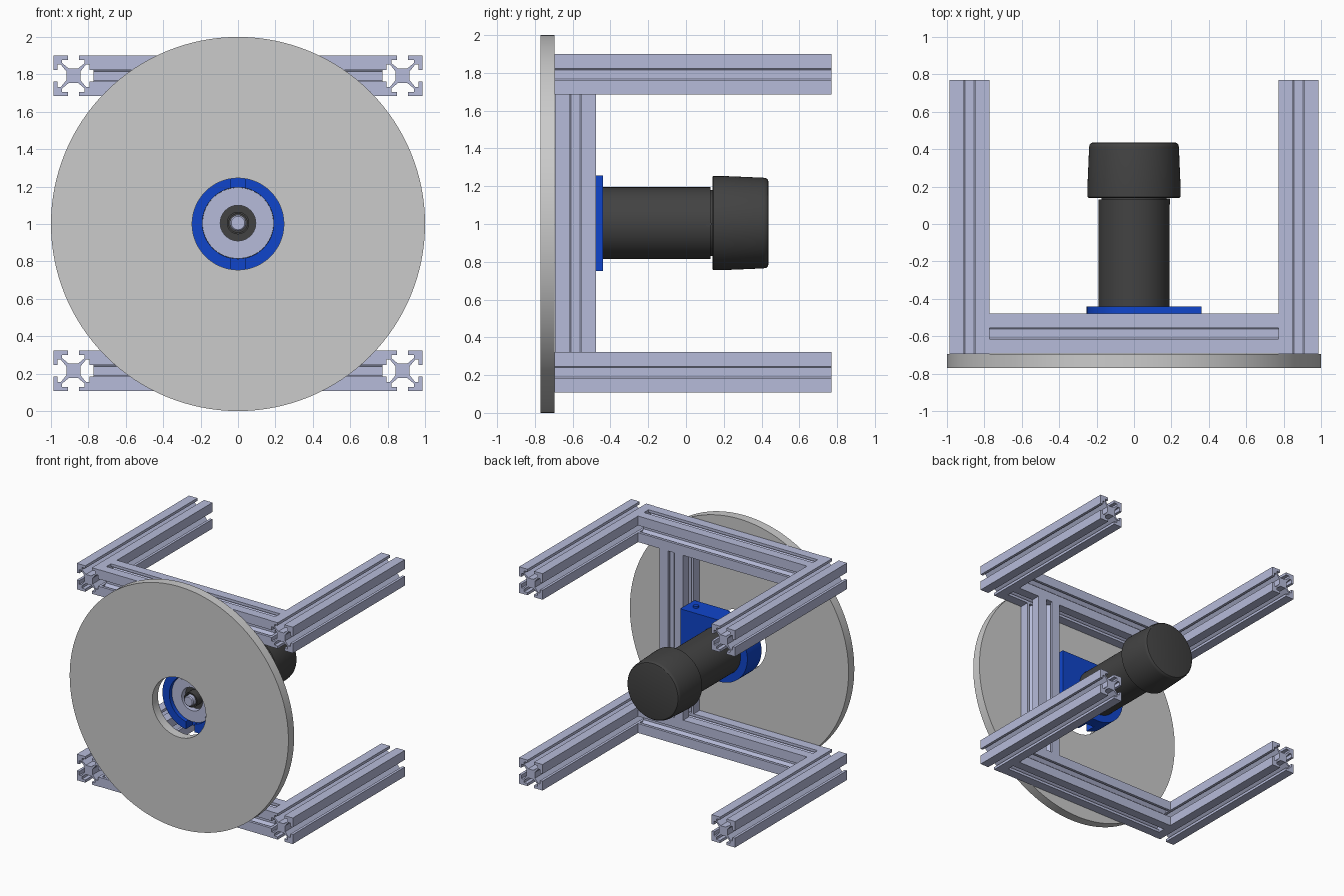
import bpy, bmesh, math

if "Cube" in bpy.data.objects:
    bpy.data.objects.remove(bpy.data.objects["Cube"])


def material(name, col):
    m = bpy.data.materials.new(name)
    m.diffuse_color = (*col, 1)
    m.use_nodes = True
    m.node_tree.nodes["Principled BSDF"].inputs["Base Color"].default_value = m.diffuse_color
    return m


ALU = material("aluminium", (0.47, 0.50, 0.70))
BLUE = material("blue", (0.005, 0.06, 0.60))
DARK = material("dark", (0.055, 0.055, 0.055))
CZ = 1.005  # spindle axis height


def finish(name, bm, mat=None, smooth=False):
    bmesh.ops.remove_doubles(bm, verts=bm.verts, dist=1e-5)
    bmesh.ops.recalc_face_normals(bm, faces=bm.faces)
    me = bpy.data.meshes.new(name)
    bm.to_mesh(me)
    bm.free()
    ob = bpy.data.objects.new(name, me)
    bpy.context.collection.objects.link(ob)
    if mat:
        me.materials.append(mat)
    if smooth:
        smooth_edges(ob)
    return ob


def smooth_edges(ob):
    bpy.ops.object.select_all(action='DESELECT')
    bpy.context.view_layer.objects.active = ob
    ob.select_set(True)
    bpy.ops.object.shade_smooth_by_angle(angle=math.radians(30))


def prism(name, outline, axis, a, b, mat=None):
    """Extrude a 2D outline along an axis from a to b."""
    place = {'X': lambda u, v, w: (w, u, v),
             'Y': lambda u, v, w: (u, w, v),
             'Z': lambda u, v, w: (u, v, w)}[axis]
    bm = bmesh.new()
    lo, hi = ([bm.verts.new(place(u, v, w)) for u, v in outline] for w in (a, b))
    bm.faces.new(lo)
    bm.faces.new(hi)
    n = len(outline)
    for i in range(n):
        j = (i + 1) % n
        bm.faces.new((lo[i], lo[j], hi[j], hi[i]))
    return finish(name, bm, mat)


def lathe(name, profile, mat=None, cz=CZ, closed=False, seg=72):
    """Revolve (radius, y) points around the spindle axis."""
    bm = bmesh.new()
    rings = []
    for r, y in profile:
        if r == 0:
            rings.append([bm.verts.new((0, y, cz))] * seg)
        else:
            rings.append([bm.verts.new((r * math.cos(t), y, cz + r * math.sin(t)))
                          for t in (2 * math.pi * i / seg for i in range(seg))])
    pairs = list(zip(rings, rings[1:]))
    if closed:
        pairs.append((rings[-1], rings[0]))
    for p, q in pairs:
        for i in range(seg):
            j = (i + 1) % seg
            bm.faces.new(list(dict.fromkeys((p[i], p[j], q[j], q[i]))))
    return finish(name, bm, mat, smooth=True)


def cut(ob, cutter):
    mod = ob.modifiers.new("cut", 'BOOLEAN')
    mod.operation = 'DIFFERENCE'
    mod.solver = 'EXACT'
    mod.object = cutter
    bpy.context.view_layer.objects.active = ob
    bpy.ops.object.modifier_apply(modifier=mod.name)
    bpy.data.objects.remove(cutter)


# T-slot extrusion cross-section: one side rotated four times
H = 0.1075
SIDE = [(H, -H), (H, -.03), (H - .022, -.03), (H - .022, -.06), (H - .04, -.06),
        (.038, -.024), (.038, .024), (H - .04, .06), (H - .022, .06),
        (H - .022, .03), (H, .03)]


def slot_profile(cu, cv):
    pts = []
    for k in range(4):
        c, s = ((1, 0), (0, 1), (-1, 0), (0, -1))[k]
        pts += [(cu + u * c - v * s, cv + u * s + v * c) for u, v in SIDE]
    return pts


# Frame: four arms, two cross rails, one offset post
for level, z in (("lower", 0.215), ("upper", 1.7925)):
    for side, x in (("left", -0.88), ("right", 0.88)):
        prism(f"{level}_{side}_arm", slot_profile(x, z), 'Y', -0.695, 0.77, ALU)
    prism(f"{level}_cross_rail", slot_profile(-0.585, z), 'X', -0.7725, 0.7725, ALU)
prism("post", slot_profile(0.4675, -0.585), 'Z', 0.3225, 1.685, ALU)

# Large front disc with centre hole
lathe("front_disc", [(0.245, -0.77), (1.0, -0.77), (1.0, -0.695), (0.245, -0.695)],
      cz=1.0, closed=True, seg=128)

# Blue D-shaped clamp, bored for the motor, with front notches
R = 0.253
arc = [(-R * math.sin(t), CZ + R * math.cos(t))
       for t in (math.pi * i / 36 for i in range(37))]
clamp = prism("motor_clamp", arc + [(0.36, CZ - R), (0.36, CZ + R)], 'Y', -0.625, -0.44, BLUE)
cut(clamp, lathe("bore", [(0, -0.8), (0.191, -0.8), (0.191, -0.3), (0, -0.3)]))
for z0, z1, depth in ((0.7, 0.85, 0.09), (1.16, 1.3, 0.015)):
    box = [(-.04, z0), (.04, z0), (.04, z1), (-.04, z1)]
    cut(clamp, prism("notch", box, 'Y', -0.7, -0.625 + depth))
smooth_edges(clamp)

# Clamp screw heads above and below the block
for name, x, z0, z1 in (("top_screw", 0.28, 1.25, 1.275), ("bottom_screw", 0.1, 0.735, 0.76)):
    ring = [(x + .022 * math.cos(math.pi * i / 8), -.53 + .022 * math.sin(math.pi * i / 8))
            for i in range(16)]
    prism(name, ring, 'Z', z0, z1, BLUE)

# Motor body with tapered rear cap
lathe("motor_body", [(0, -0.55), (0.095, -0.55), (0.095, -0.445), (0.19, -0.445),
                     (0.19, 0.13), (0.175, 0.13), (0.175, 0.15), (0, 0.15)], DARK)
lathe("motor_cap", [(0, 0.14), (0.244, 0.14), (0.249, 0.145), (0.249, 0.2), (0.240, 0.41),
                    (0.237, 0.425), (0.230, 0.433), (0.22, 0.436), (0, 0.436)], DARK)
pin = [(0.12 + .015 * math.cos(math.pi * i / 8), 1.0 + .015 * math.sin(math.pi * i / 8))
       for i in range(16)]
prism("side_pin", pin, 'X', 0.17, 0.192, DARK)

# Silver spindle nose, collet ring and shaft
lathe("spindle_nose", [(0.095, -0.60), (0.168, -0.60), (0.168, -0.592), (0.19, -0.592),
                       (0.19, -0.445), (0.095, -0.445)], ALU, closed=True)
lathe("collet_ring", [(0.05, -0.62), (0.06, -0.62), (0.06, -0.54), (0.05, -0.54)],
      DARK, closed=True)
lathe("shaft", [(0, -0.65), (0.036, -0.65), (0.043, -0.643), (0.043, -0.53), (0, -0.53)],
      ALU, seg=32)
